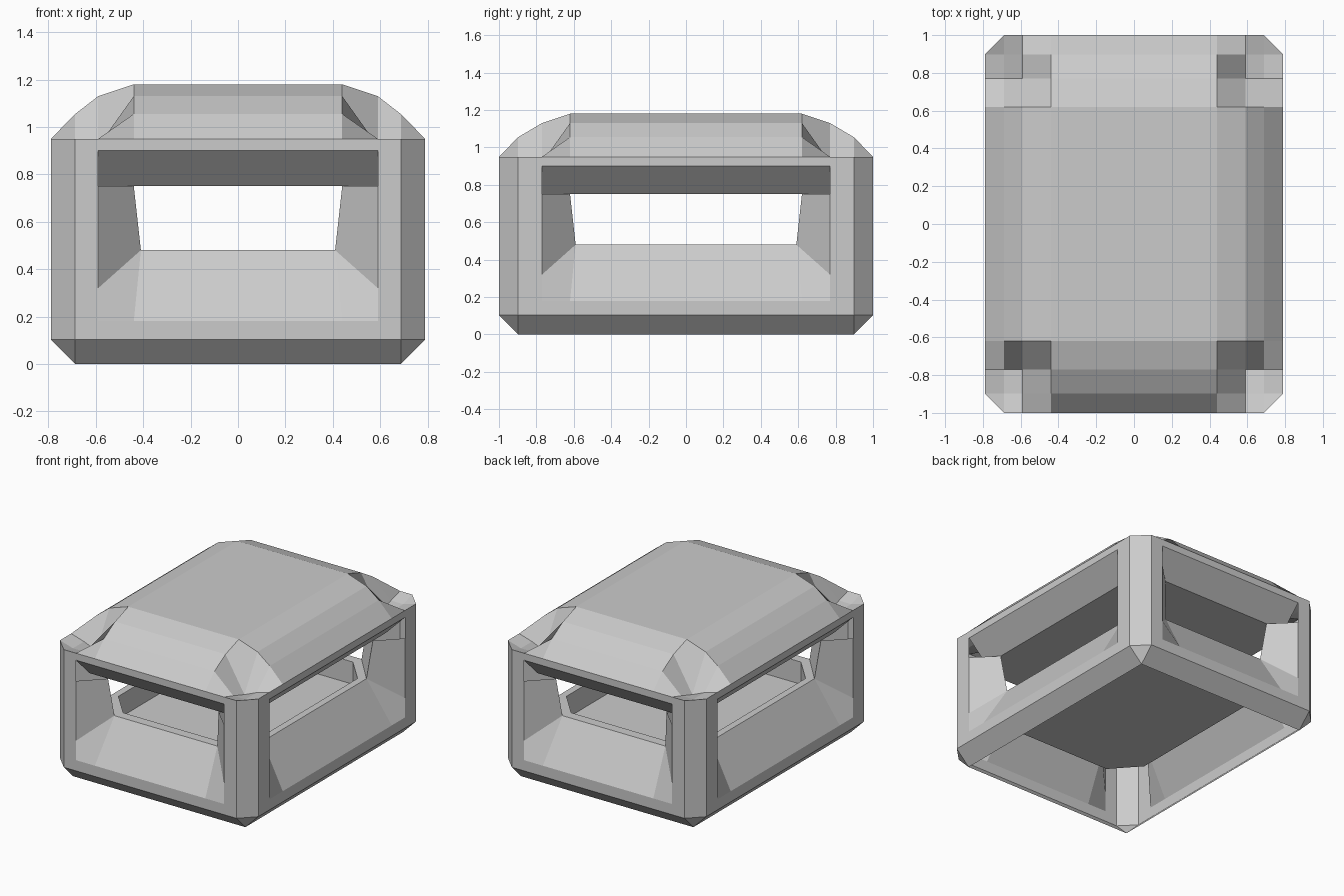
import bpy

if "Cube" in bpy.data.objects:
    bpy.data.objects.remove(bpy.data.objects["Cube"], do_unlink=True)

grey = bpy.data.materials.new("plain_grey")
grey.use_nodes = True
colour = (0.6, 0.6, 0.6, 1)
grey.diffuse_color = colour
grey.node_tree.nodes["Principled BSDF"].inputs["Base Color"].default_value = colour


def quarter_part(name, polygons):
    """Build one quarter from polygons and mirror it across x and y."""
    verts, faces, index = [], [], {}
    for poly in polygons:
        face = []
        for point in poly:
            key = tuple(round(c, 4) for c in point)
            if key not in index:
                index[key] = len(verts)
                verts.append(key)
            face.append(index[key])
        faces.append(face)
    mesh = bpy.data.meshes.new(name)
    mesh.from_pydata(verts, [], faces)
    mesh.materials.append(grey)
    obj = bpy.data.objects.new(name, mesh)
    bpy.context.scene.collection.objects.link(obj)
    mirror = obj.modifiers.new("mirror", "MIRROR")
    mirror.use_axis = (True, True, False)
    mirror.merge_threshold = 0.001


# Shared sizes: half width, half depth, corner cut and levels
HX, HY, CUT = 0.79, 1.0, 0.103
RIM, HEAD, CEILING, SILL, PIT = 0.95, 0.9, 0.75, 0.48, 0.32
LOW, FOOT = 0.18, CUT
BEVEL, DEEP = 0.15, 0.18


def wall(name, half, dist, swap):
    """Window wall; a runs along the wall, d outwards."""
    flat, win = half - CUT, half - 0.2 - (0.03 if swap else 0)
    inner, inset = win - DEEP, dist - DEEP
    polys = [
        # flat frame
        [(0, dist, RIM), (flat, dist, RIM), (win, dist, HEAD), (0, dist, HEAD)],
        [(flat, dist, RIM), (flat, dist, FOOT), (win, dist, LOW), (win, dist, HEAD)],
        [(flat, dist, FOOT), (0, dist, FOOT), (0, dist, LOW), (win, dist, LOW)],
        # bottom bevel
        [(0, dist, FOOT), (flat, dist, FOOT), (flat, dist - CUT, 0), (0, dist - CUT, 0)],
        # lintel
        [(0, dist, HEAD), (win, dist, HEAD),
         (win, dist - BEVEL, CEILING), (0, dist - BEVEL, CEILING)],
        # jamb
        [(win, dist, CEILING), (win, dist, PIT), (inner, inset, SILL),
         (win - BEVEL, dist - BEVEL, CEILING)],
        # lower corner facet
        [(win, dist, PIT), (win, dist, LOW), (win - BEVEL, dist, LOW), (inner, inset, SILL)],
        # sloped sill
        [(0, dist, LOW), (0, inset, SILL), (inner, inset, SILL), (win - BEVEL, dist, LOW)],
    ]
    if swap:
        polys = [[(d, a, z) for a, d, z in reversed(p)] for p in polys]
    quarter_part(name, polys)


wall("end_walls", HX, HY, False)
wall("side_walls", HY, HX, True)

# Outer corner posts with bevelled feet
fx, fy = HX - CUT, HY - CUT
quarter_part("corner_posts", [
    [(fx, HY, RIM), (HX, fy, RIM), (HX, fy, FOOT), (fx, HY, FOOT)],
    [(fx, HY, FOOT), (HX, fy, FOOT), (fx, fy, 0)],
])

# Inner faces of the posts
quarter_part("inner_posts", [[
    (0.44, HY - BEVEL, CEILING), (0.41, HY - DEEP, SILL),
    (HX - DEEP, 0.59, SILL), (HX - BEVEL, 0.62, CEILING)]])


def octagon(a, b, z):
    """Quarter outline of an eight-sided plate."""
    return [(0, a[1], z), (a[0], a[1], z), (b[0], b[1], z), (b[0], 0, z)]


# Floor ledge, pit walls, pit floor and ceiling
sill_ring = octagon((0.41, HY - DEEP), (HX - DEEP, 0.59), SILL)
pit_ring = octagon((0.39, 0.75), (0.56, 0.56), SILL)
pit_base = [(x, y, PIT) for x, y, z in pit_ring]


def bridge(top, bottom):
    return [[top[i], bottom[i], bottom[i + 1], top[i + 1]] for i in range(len(top) - 1)]


quarter_part("floor_ledge", bridge(sill_ring, pit_ring))
quarter_part("floor_pit", bridge(pit_ring, pit_base) + [pit_base[::-1] + [(0, 0, PIT)]])
quarter_part("ceiling", [
    octagon((0.59, HY - BEVEL), (HX - BEVEL, 0.77), CEILING) + [(0, 0, CEILING)]])

# Roof: curved bands in both directions, with sunken corners
xs = [0, 0.44, 0.59, fx, HX]
ys = [0, 0.62, 0.77, fy, HY]
heights = [1.18, 1.18, 1.13, 1.055, RIM]


def roof_point(i, j):
    if min(i, j) <= 1:
        z = heights[max(i, j)]
    else:
        z = {4: RIM, 3: 0.92, 2: 0.88}[max(i, j)]
    return (xs[i], ys[j], z)


roof = []
for i in range(4):
    for j in range(4):
        cell = [roof_point(i, j), roof_point(i + 1, j),
                roof_point(i + 1, j + 1), roof_point(i, j + 1)]
        if i == 3 and j == 3:
            cell.pop(2)
        roof.append(cell)
quarter_part("roof", roof)
